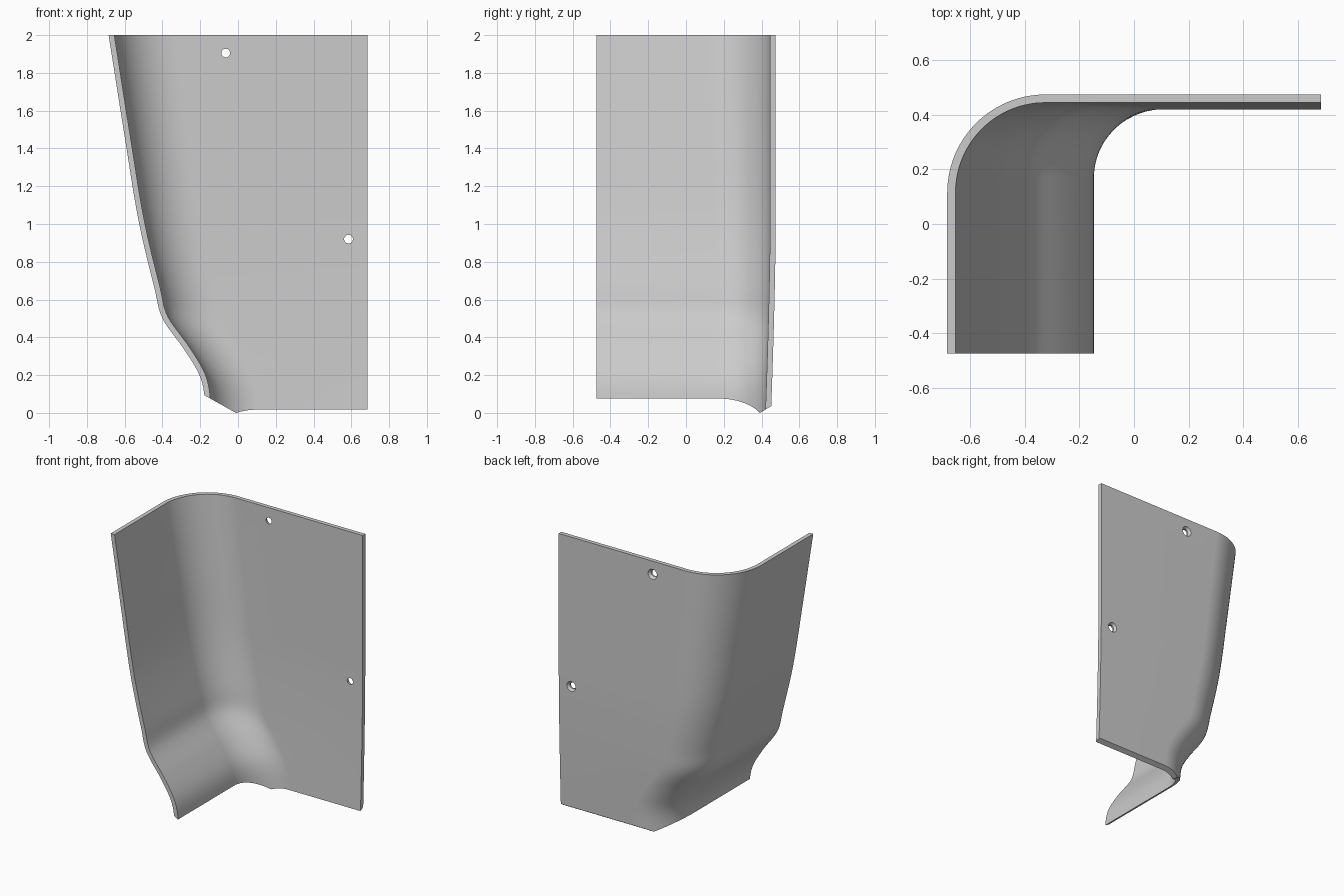
import bpy, bmesh, math
from mathutils import Vector

if "Cube" in bpy.data.objects:
    bpy.data.objects.remove(bpy.data.objects["Cube"], do_unlink=True)

THICK = 0.03
# Side wall profile: (height, outer x)
PROFILE = [(-0.15, -0.175), (0.09, -0.178), (0.2, -0.204), (0.333, -0.283),
           (0.5, -0.40), (0.65, -0.44), (1.01, -0.525), (1.444, -0.597),
           (2.0, -0.685), (2.15, -0.709)]


def slope(i):
    a, b = PROFILE[max(i - 1, 0)], PROFILE[min(i + 1, len(PROFILE) - 1)]
    return (b[1] - a[1]) / (b[0] - a[0])


def side_x(z):
    """Smooth cubic curve through the profile."""
    i = 0
    while i < len(PROFILE) - 2 and z > PROFILE[i + 1][0]:
        i += 1
    (z0, x0), (z1, x1) = PROFILE[i], PROFILE[i + 1]
    h = z1 - z0
    t = (z - z0) / h
    s = 1 - t
    return (s * s * (1 + 2 * t) * x0 + t * t * (3 - 2 * t) * x1
            + h * t * s * (s * slope(i) - t * slope(i + 1)))


def back_y(z):
    return 0.475 - 0.025 * max(0, 1 - z) ** 1.5


def outer_point(a, z, end=0):
    """Outer skin: side wall, rounded corner, back wall."""
    r = 0.28 + 0.04 * z
    p = Vector((side_x(z) + r * (1 - math.cos(a)), back_y(z) - r * (1 - math.sin(a)), z))
    if end < 0:
        p.y = -0.6
    if end > 0:
        p.x = 0.8
    return p


def inner_point(a, z, end=0):
    e = 0.002
    up = outer_point(a, z + e, end) - outer_point(a, z - e, end)
    along = Vector((math.sin(a), math.cos(a), 0))
    return outer_point(a, z, end) + along.cross(up).normalized() * THICK


# Shell with both skins, oversized so its edges can be trimmed
ARC = 28
columns = [(0, -1)] + [(math.pi / 2 * i / ARC, 0) for i in range(ARC + 1)] + [(math.pi / 2, 1)]
heights = [-0.14 + 0.03 * i for i in range(32)] + [0.85 + 0.07 * i for i in range(19)]
bm = bmesh.new()
skins = [[[bm.verts.new(f(a, z, end)) for a, end in columns] for z in heights]
         for f in (outer_point, inner_point)]
for skin in skins:
    for low, high in zip(skin, skin[1:]):
        for i in range(len(columns) - 1):
            bm.faces.new((low[i], low[i + 1], high[i + 1], high[i]))
out, inn = skins
for row in (0, -1):
    for i in range(len(columns) - 1):
        bm.faces.new((out[row][i], out[row][i + 1], inn[row][i + 1], inn[row][i]))
for col in (0, -1):
    for j in range(len(heights) - 1):
        bm.faces.new((out[j][col], out[j + 1][col], inn[j + 1][col], inn[j][col]))

# Trim the free edges and the two slanted bottom edges
trims = [((0, 0, 2), (0, 0, 1)), ((0, -0.475, 0), (0, -1, 0)), ((0.685, 0, 0), (1, 0, 0)),
         ((-0.145, 0, 0.075), (-0.56, 0, -1)), ((0, 0.425, 0.02), (0, 0.6, -1))]
for co, normal in trims:
    cut = bmesh.ops.bisect_plane(bm, geom=bm.verts[:] + bm.edges[:] + bm.faces[:], dist=1e-6,
                                 plane_co=co, plane_no=Vector(normal).normalized(),
                                 clear_outer=True)
    edges = [g for g in cut["geom_cut"] if isinstance(g, bmesh.types.BMEdge)]
    bmesh.ops.edgeloop_fill(bm, edges=edges)
bmesh.ops.recalc_face_normals(bm, faces=bm.faces[:])
mesh = bpy.data.meshes.new("corner_cover")
bm.to_mesh(mesh)
bm.free()
cover = bpy.data.objects.new("corner_cover", mesh)
bpy.context.collection.objects.link(cover)

# Plain grey
grey = bpy.data.materials.new("grey")
grey.use_nodes = True
colour = (0.6, 0.6, 0.6, 1)
grey.diffuse_color = colour
grey.node_tree.nodes["Principled BSDF"].inputs["Base Color"].default_value = colour
mesh.materials.append(grey)


def screw_cutter(x, z):
    """Countersunk hole cutter, wide at the back."""
    b = bmesh.new()
    rings = []
    for y, r in ((0.38, 0.023), (0.457, 0.023), (0.475, 0.036), (0.52, 0.036)):
        rings.append([b.verts.new((x + r * math.cos(k * math.tau / 32), y,
                                   z + r * math.sin(k * math.tau / 32))) for k in range(32)])
    for p, q in zip(rings, rings[1:]):
        for k in range(32):
            n = (k + 1) % 32
            b.faces.new((p[k], p[n], q[n], q[k]))
    b.faces.new(rings[0])
    b.faces.new(rings[-1])
    bmesh.ops.recalc_face_normals(b, faces=b.faces[:])
    m = bpy.data.meshes.new("screw_hole_cutter")
    b.to_mesh(m)
    b.free()
    m.materials.append(grey)
    ob = bpy.data.objects.new("screw_hole_cutter", m)
    bpy.context.collection.objects.link(ob)
    ob.hide_render = True
    return ob


# Screw holes
bpy.ops.object.select_all(action='DESELECT')
cover.select_set(True)
bpy.context.view_layer.objects.active = cover
for x, z in ((-0.065, 1.905), (0.585, 0.92)):
    cutter = screw_cutter(x, z)
    mod = cover.modifiers.new("screw_hole", 'BOOLEAN')
    mod.operation = 'DIFFERENCE'
    mod.solver = 'EXACT'
    mod.object = cutter
    bpy.ops.object.modifier_apply(modifier=mod.name)
    bpy.data.objects.remove(cutter, do_unlink=True)
bpy.ops.object.shade_smooth_by_angle(angle=math.radians(30))
